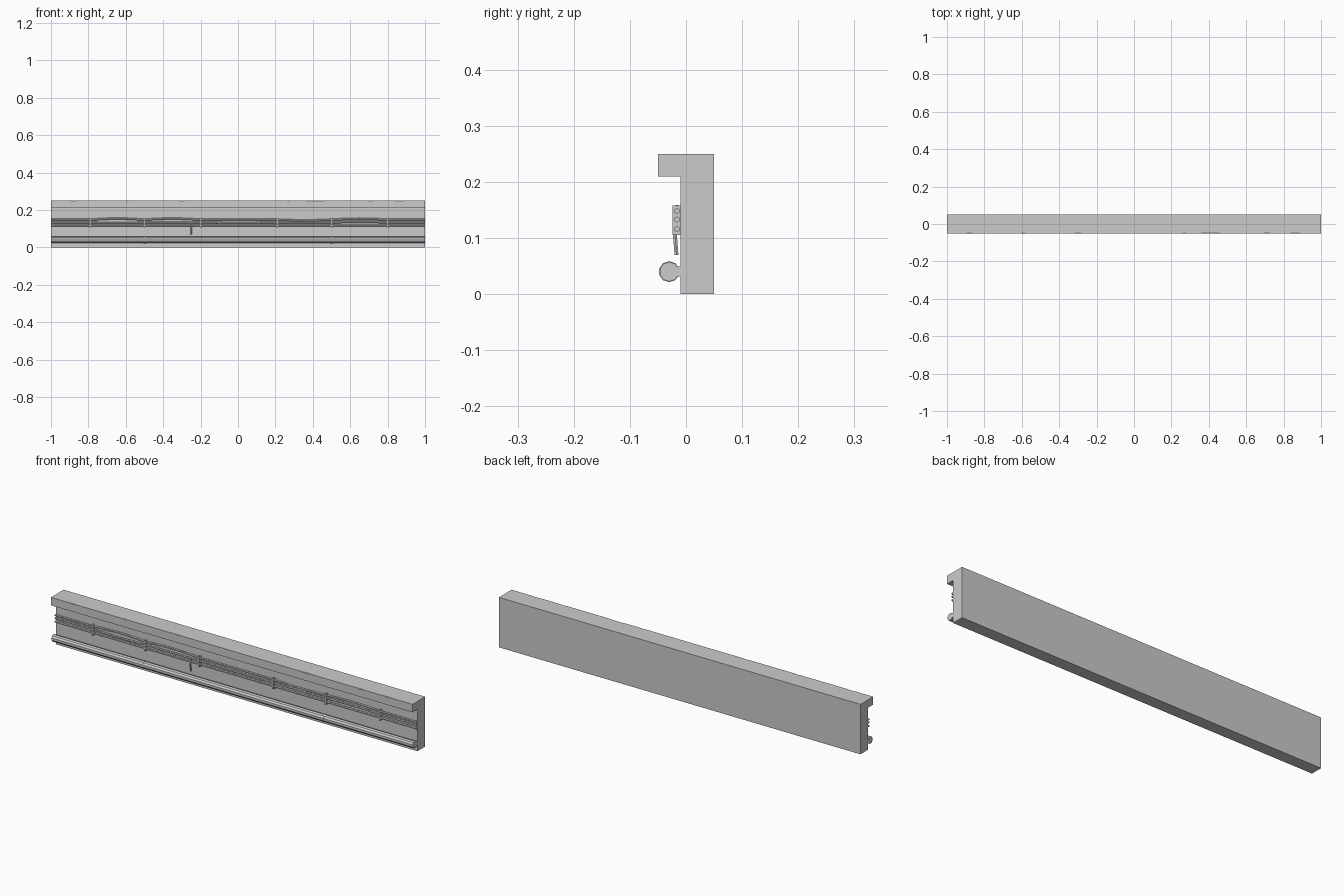
import bpy, bmesh
from math import sin, cos, pi

cube = bpy.data.objects.get("Cube")
if cube:
    bpy.data.objects.remove(cube)

grey = bpy.data.materials.new("concrete_grey")
grey.use_nodes = True
colour = (0.6, 0.6, 0.6, 1)
grey.diffuse_color = colour
grey.node_tree.nodes["Principled BSDF"].inputs["Base Color"].default_value = colour


def loft(name, rings):
    """Skin a list of equal-length rings and cap both ends."""
    bm = bmesh.new()
    loops = [[bm.verts.new(p) for p in ring] for ring in rings]
    n = len(loops[0])
    for a, b in zip(loops, loops[1:]):
        for i in range(n):
            j = (i + 1) % n
            bm.faces.new((a[i], a[j], b[j], b[i]))
    bm.faces.new(loops[0])
    bm.faces.new(loops[-1])
    bmesh.ops.remove_doubles(bm, verts=bm.verts, dist=0.00001)
    bmesh.ops.recalc_face_normals(bm, faces=bm.faces)
    bmesh.ops.dissolve_limit(bm, angle_limit=0.001, verts=bm.verts, edges=bm.edges)
    mesh = bpy.data.meshes.new(name)
    bm.to_mesh(mesh)
    bm.free()
    mesh.materials.append(grey)
    obj = bpy.data.objects.new(name, mesh)
    bpy.context.collection.objects.link(obj)
    return obj


def box(name, x, y, z):
    return loft(name, [[(px, y[0], z[0]), (px, y[1], z[0]), (px, y[1], z[1]), (px, y[0], z[1])] for px in x])


def circle_x(x, y, z, r, n):
    turn = pi / n
    return [(x, y + r * cos(turn + 2 * pi * i / n), z + r * sin(turn + 2 * pi * i / n)) for i in range(n)]


# Wall with overhanging ledge, its top front edge lightly chipped
def wall_ring(x, chip):
    return [(x, 0.05, 0), (x, 0.05, 0.25), (x, -0.05 + chip, 0.25), (x, -0.05, 0.25 - chip),
            (x, -0.05, 0.21), (x, -0.01, 0.21), (x, -0.01, 0)]


rings = [wall_ring(-1, 0)]
for x, half in ((-0.88, 0.02), (-0.59, 0.01), (-0.3, 0.02), (0.27, 0.01), (0.41, 0.06), (0.71, 0.02), (0.86, 0.03)):
    rings += [wall_ring(x - half, 0), wall_ring(x, 0.003), wall_ring(x + half, 0)]
loft("wall", rings + [wall_ring(1, 0)])

# Pipe along the foot of the wall, with clips
loft("pipe", [circle_x(x, -0.03, 0.04, 0.0175, 10) for x in (-1, 1)])
box("pipe_rail", (-1, 1), (-0.016, -0.009), (0.031, 0.049))
for side in (-1, 1):
    loft("pipe_clip", [circle_x(side * 0.5 + d, -0.03, 0.04, 0.0187, 10) for d in (-0.005, 0.005)])

# Cables held by brackets, bowing a little between them
brackets = (-0.79, -0.5, -0.2, 0.21, 0.5, 0.8)
stops = (-1,) + brackets + (1,)
bows = {"upper_cable": (0.148, (0, 0.006, 0.006, 0, -0.004, 0.005, 0)),
        "middle_cable": (0.133, (0, -0.003, 0, -0.002, 0, 0.003, 0)),
        "lower_cable": (0.116, (0, 0, 0, 0, 0, 0, 0))}
for name, (z, bow) in bows.items():
    path = []
    for a, b, height in zip(stops, stops[1:], bow):
        steps = 6 if height else 1
        for i in range(steps):
            t = i / steps
            path.append(circle_x(a + (b - a) * t, -0.016, z + height * sin(pi * t), 0.0055, 6))
    loft(name, path + [circle_x(1, -0.016, z, 0.0055, 6)])

for x in brackets:
    box("cable_bracket", (x - 0.004, x + 0.004), (-0.024, -0.009), (0.105, 0.158))

# Loose cable end hanging down
loft("loose_cable", [[(-0.25 + 0.004 * cos(a), y + 0.004 * sin(a), z) for a in (i * pi / 3 for i in range(6))]
                     for y, z in ((-0.016, 0.133), (-0.02, 0.11), (-0.017, 0.07))])
